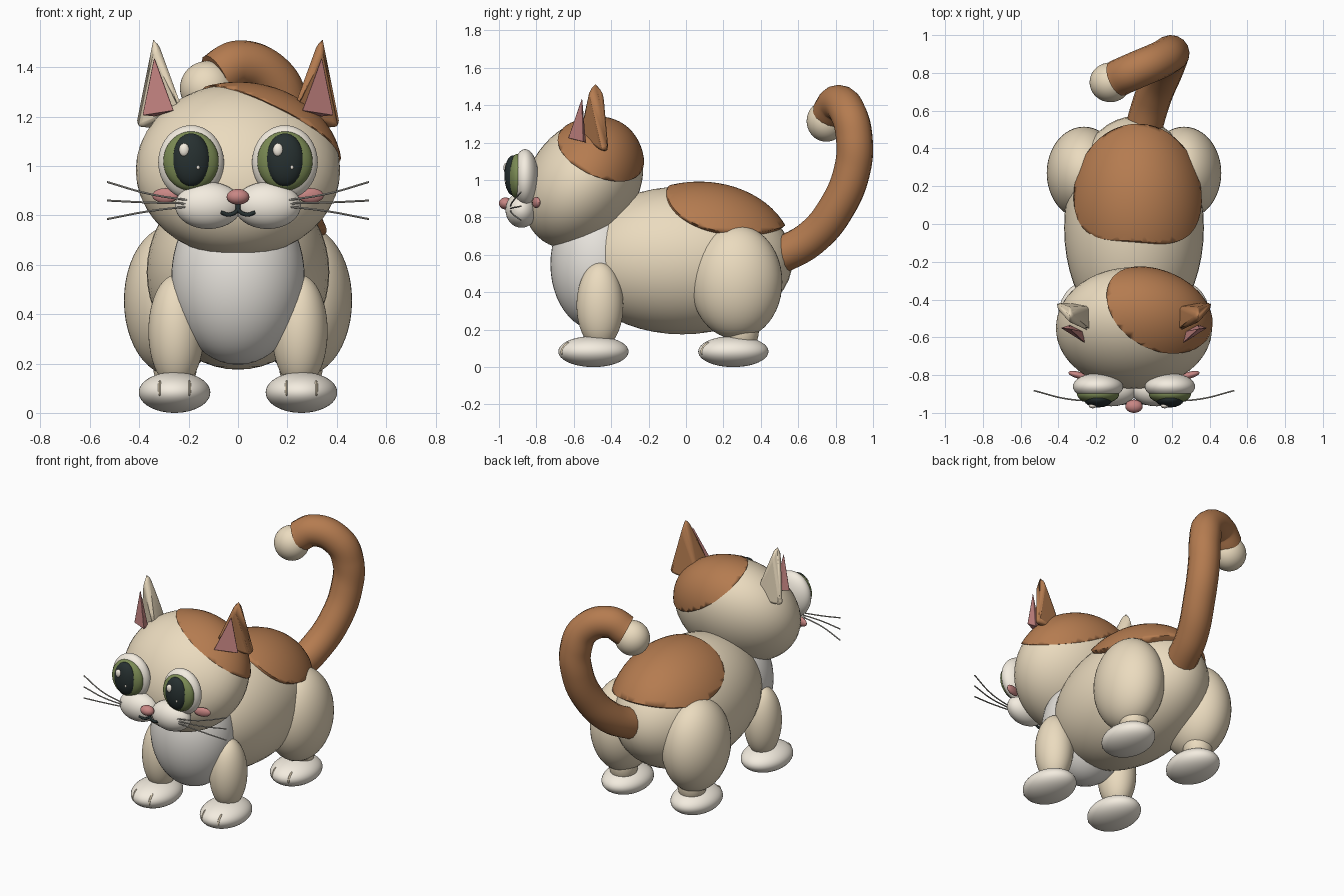
import bpy
import bmesh
from math import radians
from mathutils import Vector

if "Cube" in bpy.data.objects:
    bpy.data.objects.remove(bpy.data.objects["Cube"], do_unlink=True)


def material(name, rgb):
    m = bpy.data.materials.new(name)
    m.use_nodes = True
    color = (*rgb, 1)
    m.diffuse_color = color
    bsdf = m.node_tree.nodes["Principled BSDF"]
    bsdf.inputs["Base Color"].default_value = color
    bsdf.inputs["Roughness"].default_value = 0.6
    return m


CREAM = material("cream", (0.83, 0.71, 0.52))
WHITE = material("white", (0.9, 0.84, 0.74))
CHEST = material("chest_white", (0.8, 0.77, 0.72))
BROWN = material("brown", (0.46, 0.2, 0.08))
PINK = material("pink", (0.58, 0.24, 0.23))
GREEN = material("green", (0.2, 0.26, 0.09))
DARK = material("dark", (0.02, 0.03, 0.03))
GREY = material("whisker_grey", (0.5, 0.48, 0.43))


def finish(name, mat):
    obj = bpy.context.object
    obj.name = name
    obj.data.materials.clear()
    obj.data.materials.append(mat)
    bpy.ops.object.shade_smooth_by_angle(angle=radians(40))
    return obj


def activate(obj):
    bpy.context.collection.objects.link(obj)
    bpy.ops.object.select_all(action="DESELECT")
    obj.select_set(True)
    bpy.context.view_layer.objects.active = obj


def ellipsoid(name, center, radii, mat, rot=(0, 0, 0), segments=48):
    bpy.ops.mesh.primitive_uv_sphere_add(
        segments=segments, ring_count=segments // 2, radius=1, location=center,
        rotation=[radians(a) for a in rot])
    bpy.context.object.scale = radii
    bpy.ops.object.transform_apply(location=False, rotation=False, scale=True)
    return finish(name, mat)


def tube(name, points, radius, mat, resolution=4):
    curve = bpy.data.curves.new(name, "CURVE")
    curve.dimensions = "3D"
    curve.bevel_depth = radius
    curve.bevel_resolution = resolution
    curve.use_fill_caps = True
    spline = curve.splines.new("BEZIER")
    spline.bezier_points.add(len(points) - 1)
    for bp, co in zip(spline.bezier_points, points):
        bp.co = co
        bp.handle_left_type = bp.handle_right_type = "AUTO"
    activate(bpy.data.objects.new(name, curve))
    bpy.ops.object.convert(target="MESH")
    return finish(name, mat)


def hull(name, points, side, mat, rounding):
    """Rounded convex solid through a few points, flipped in x by side."""
    bm = bmesh.new()
    for x, y, z in points:
        bm.verts.new((side * x, y, z))
    bmesh.ops.convex_hull(bm, input=bm.verts)
    bmesh.ops.recalc_face_normals(bm, faces=bm.faces)
    mesh = bpy.data.meshes.new(name)
    bm.to_mesh(mesh)
    bm.free()
    obj = bpy.data.objects.new(name, mesh)
    activate(obj)
    bevel = obj.modifiers.new("round_edges", "BEVEL")
    bevel.width = rounding
    bevel.segments = 3
    finish(name, mat)


def fur_patch(name, center, radii, rot, cut_center, cut_radii):
    """Coat ellipsoid kept only inside a cutting ellipsoid."""
    cutter = ellipsoid("patch_cutter", cut_center, cut_radii, BROWN, segments=64)
    cutter.hide_render = True
    coat = ellipsoid(name, center, radii, BROWN, rot, 64)
    mod = coat.modifiers.new("cut", "BOOLEAN")
    mod.operation = "INTERSECT"
    mod.solver = "EXACT"
    mod.object = cutter
    bpy.ops.object.modifier_apply(modifier=mod.name)
    bpy.data.objects.remove(cutter, do_unlink=True)


# Body and chest
ellipsoid("body", (0, -0.02, 0.57), (0.37, 0.59, 0.395), CREAM)
ellipsoid("chest", (0, -0.47, 0.55), (0.27, 0.255, 0.355), CHEST)
fur_patch("back_patch", (0.015, 0.07, 0.597), (0.372, 0.505, 0.395), (0, 0, 0),
          (0.04, 0.235, 0.88), (0.46, 0.36, 0.215))

# Head
head_center, head_radii, tilt = (0, -0.55, 0.983), Vector((0.414, 0.292, 0.376)), (-35, 0, 0)
ellipsoid("head", head_center, head_radii, CREAM, tilt)
normal = Vector((0.46, 0.37, 0.81)).normalized()
fur_patch("head_patch", head_center, head_radii * 1.02, tilt,
          Vector((0.15, -0.44, 1.16)) + normal * 1.15, (1.2, 1.2, 1.2))

# Tail
tail_path = [(0.04, 0.47, 0.58), (0.10, 0.67, 0.69), (0.16, 0.81, 0.86),
             (0.19, 0.89, 1.06), (0.19, 0.90, 1.22), (0.14, 0.87, 1.35),
             (0.0, 0.81, 1.41), (-0.09, 0.77, 1.36)]
tube("tail", tail_path, 0.098, BROWN, 6)
ellipsoid("tail_tip", (-0.125, 0.75, 1.315), (0.11, 0.105, 0.11), CREAM)

# Nose
ellipsoid("nose", (0, -0.965, 0.875), (0.046, 0.035, 0.032), PINK, segments=24)

# Outlines of the ear wedge and the inner ear
ear_points = [(0.412, -0.415, 1.17), (0.405, -0.45, 1.155), (0.32, -0.42, 1.15),
              (0.225, -0.435, 1.22), (0.225, -0.575, 1.23),
              (0.34, -0.522, 1.47), (0.338, -0.485, 1.54), (0.34, -0.442, 1.47)]
inner_ear_points = [(0.388, -0.55, 1.205), (0.26, -0.63, 1.225),
                    (0.34, -0.555, 1.445), (0.34, -0.535, 1.2), (0.27, -0.57, 1.22)]

# Paired parts
for side, s in (("left", 1), ("right", -1)):
    # Legs and paws
    ellipsoid(side + "_front_leg", (s * 0.25, -0.46, 0.33), (0.113, 0.125, 0.23),
              CREAM)
    ellipsoid(side + "_thigh", (s * 0.265, 0.27, 0.455), (0.197, 0.245, 0.305), CREAM)
    ellipsoid(side + "_hind_shin", (s * 0.255, 0.3, 0.2), (0.09, 0.09, 0.13), CREAM)
    for end, y in (("front", -0.495), ("hind", 0.253)):
        paw = f"{side}_{end}_paw"
        ellipsoid(paw, (s * 0.257, y, 0.083), (0.145, 0.188, 0.083), WHITE)
        for i, dx in enumerate((-0.06, 0.06)):
            ellipsoid(f"{paw}_toe_line_{i + 1}", (s * 0.257 + dx, y - 0.15, 0.1),
                      (0.008, 0.018, 0.038), CREAM, (-35, 0, 0), 16)

    # Eyes
    x = s * 0.19
    ellipsoid(side + "_eye_white", (x, -0.86, 1.015), (0.133, 0.07, 0.15), WHITE)
    ellipsoid(side + "_iris", (x, -0.9, 1.02), (0.112, 0.054, 0.12), GREEN)
    ellipsoid(side + "_pupil", (x, -0.925, 1.025), (0.077, 0.046, 0.107), DARK)
    ellipsoid(side + "_eye_glint", (x - 0.028, -0.962, 1.065),
              (0.021, 0.014, 0.027), WHITE, segments=16)
    ellipsoid(side + "_small_eye_glint", (x + 0.028, -0.96, 0.995),
              (0.008, 0.01, 0.01), WHITE, segments=16)

    # Muzzle, mouth and cheek
    ellipsoid(side + "_muzzle", (s * 0.12, -0.88, 0.84), (0.135, 0.085, 0.095), WHITE)
    tube(side + "_mouth", [(0, -0.935, 0.855), (0, -0.94, 0.825),
                           (s * 0.035, -0.945, 0.803), (s * 0.07, -0.952, 0.813)],
         0.008, DARK)
    ellipsoid(side + "_cheek", (s * 0.295, -0.8, 0.88), (0.054, 0.018, 0.03),
              PINK, (0, 0, s * 15), 24)

    # Whiskers
    for i, k in enumerate((1, 0, -1)):
        tube(f"{side}_whisker_{i + 1}",
             [(s * 0.18, -0.94, 0.848 + k * 0.01), (s * 0.36, -0.925, 0.852 + k * 0.035),
              (s * 0.53, -0.882, 0.86 + k * 0.075)], 0.004, GREY, 2)

    # Ears
    hull(side + "_ear", ear_points, s, BROWN if s > 0 else CREAM, 0.014)
    hull(side + "_inner_ear", inner_ear_points, s, PINK, 0.003)
